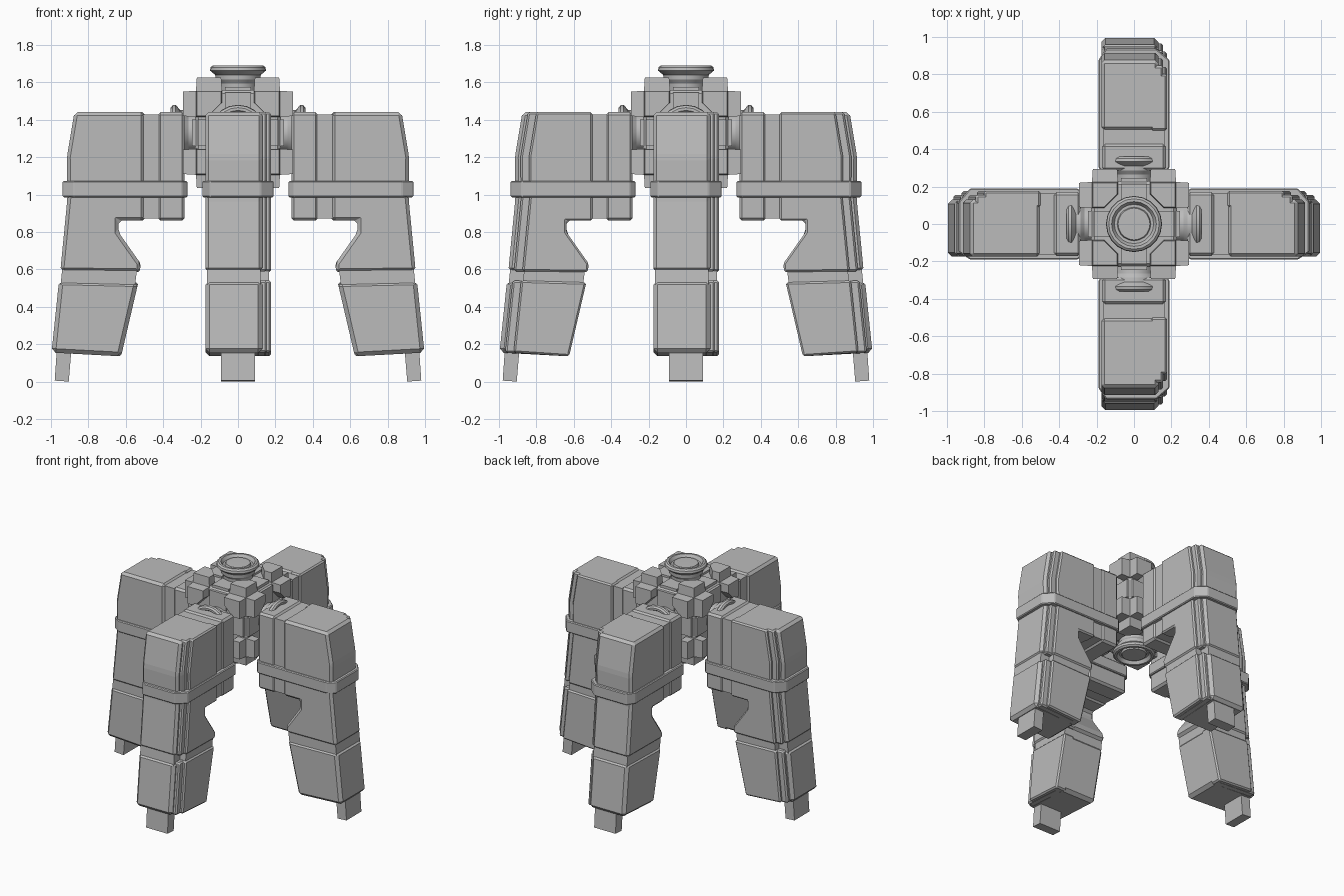
import bpy, bmesh, math
from mathutils import Vector, Matrix

if "Cube" in bpy.data.objects:
    bpy.data.objects.remove(bpy.data.objects["Cube"])

grey = bpy.data.materials.new("plain grey")
grey.diffuse_color = (0.5, 0.5, 0.5, 1)
grey.use_nodes = True
grey.node_tree.nodes["Principled BSDF"].inputs["Base Color"].default_value = grey.diffuse_color


def finish(bm, name, mat=None):
    if mat:
        bmesh.ops.transform(bm, matrix=mat, verts=bm.verts)
    bmesh.ops.recalc_face_normals(bm, faces=bm.faces)
    me = bpy.data.meshes.new(name)
    bm.to_mesh(me)
    bm.free()
    me.materials.append(grey)
    ob = bpy.data.objects.new(name, me)
    bpy.context.collection.objects.link(ob)
    return ob


def prism(name, pts, lo, hi, mat, bevel=0.0, axis="y", taper=1.0):
    """Extrude a 2D outline along y (points are x,z) or along z (points are x,y)."""
    bm = bmesh.new()
    n = len(pts)
    ca, cb = sum(p[0] for p in pts) / n, sum(p[1] for p in pts) / n
    rows = []
    for h, k in ((lo, 1.0), (hi, taper)):
        row = []
        for a, b in pts:
            a, b = ca + (a - ca) * k, cb + (b - cb) * k
            row.append(bm.verts.new((a, h, b) if axis == "y" else (a, b, h)))
        rows.append(row)
    bm.faces.new(rows[0])
    bm.faces.new(rows[1])
    for i in range(n):
        j = (i + 1) % n
        bm.faces.new((rows[0][i], rows[0][j], rows[1][j], rows[1][i]))
    bmesh.ops.recalc_face_normals(bm, faces=bm.faces)
    if bevel:
        bmesh.ops.bevel(bm, geom=bm.edges[:], offset=bevel, segments=1,
                        affect='EDGES', clamp_overlap=True)
    return finish(bm, name, mat)


def rect(x0, x1, z0, z1):
    return [(x0, z0), (x1, z0), (x1, z1), (x0, z1)]


def pull_in(pts, d):
    """Move the outer edge of a leg outline inwards."""
    return [(x - d if x > 0.8 else x, z) for x, z in pts]


THIGH = [(0.50, 1.44), (0.875, 1.44), (0.915, 1.20), (0.912, 0.98), (0.95, 0.59),
         (0.525, 0.585), (0.52, 0.63), (0.64, 0.80), (0.64, 0.86), (0.50, 0.86)]
SHIN = [(0.533, 0.53), (0.957, 0.54), (0.997, 0.155), (0.625, 0.135)]
KNEE = [(0.54, 0.60), (0.94, 0.60), (0.948, 0.52), (0.55, 0.52)]
FOOT = [(0.89, 0.18), (0.968, 0.18), (0.98, 0.005), (0.905, 0.0)]


def leg(side, m):
    # hip block, recessed link, inner socket
    prism(side + "_hip", rect(0.285, 0.43, 0.86, 1.44), -0.17, 0.17, m, 0.015)
    prism(side + "_hip_link", rect(0.41, 0.52, 0.872, 1.428), -0.162, 0.162, m)
    # thigh and shin: full plate, then two stepped layers on the detailed side
    for part, pts, b in (("thigh", THIGH, 0.018), ("shin", SHIN, 0.022)):
        prism(f"{side}_{part}", pts, -0.175, 0.13, m, b)
        prism(f"{side}_{part}_step", pull_in(pts, 0.03), 0.09, 0.155, m, 0.01)
        prism(f"{side}_{part}_side_plate", pull_in(pts, 0.075), 0.09, 0.177, m, 0.01)
    prism(side + "_knee_joint", KNEE, -0.165, 0.12, m)
    prism(side + "_knee_joint_side", pull_in(KNEE, 0.075), 0.1, 0.167, m)
    # band around the leg
    c = 0.06
    band = [(0.27, -0.16), (0.30, -0.19), (0.937 - c, -0.19), (0.937, -0.15),
            (0.937, 0.12), (0.937 - c, 0.19), (0.30, 0.19), (0.27, 0.16)]
    prism(side + "_leg_band", band, 0.985, 1.073, m, 0.006, "z")
    prism(side + "_foot", FOOT, -0.09, 0.09, m)


leg("right", Matrix.Identity(4))
leg("left", Matrix.Diagonal((-1, 1, 1, 1)))
swap = Matrix(((0, 1, 0, 0), (1, 0, 0, 0), (0, 0, 1, 0), (0, 0, 0, 1)))
leg("back", swap)
leg("front", Matrix.Diagonal((1, -1, 1, 1)) @ swap)

# central cube
centre = Matrix.Translation((0, 0, 1.33))
bm = bmesh.new()
bmesh.ops.create_cube(bm, size=0.46)
bmesh.ops.bevel(bm, geom=bm.edges[:], offset=0.02, segments=1, affect='EDGES')
finish(bm, "core_cube", centre)


def joint(name, mat):
    """Turned disc joint standing on one face of the cube."""
    prof = [(0.10, 0.2), (0.105, 0.265), (0.12, 0.285), (0.122, 0.31), (0.15, 0.333),
            (0.147, 0.35), (0.135, 0.36), (0.12, 0.36), (0.105, 0.335), (0.09, 0.335),
            (0.085, 0.35), (0.0, 0.352)]
    bm = bmesh.new()
    vs = [bm.verts.new((r, 0, z)) for r, z in prof]
    es = [bm.edges.new(p) for p in zip(vs, vs[1:])]
    bmesh.ops.spin(bm, geom=vs + es, cent=(0, 0, 0), axis=(0, 0, 1),
                   angle=2 * math.pi, steps=20)
    bmesh.ops.remove_doubles(bm, verts=bm.verts, dist=0.0005)
    ob = finish(bm, name, mat)
    bpy.ops.object.select_all(action='DESELECT')
    ob.select_set(True)
    bpy.context.view_layer.objects.active = ob
    bpy.ops.object.shade_smooth_by_angle(angle=math.radians(30))


# every cube face: disc joint, four corner pads, thin panels beside the joint
PAD = [(0.225, 0.225), (0.085, 0.225), (0.085, 0.16), (0.16, 0.085), (0.225, 0.085)]
DIRS = {"right": (1, 0, 0), "left": (-1, 0, 0), "back": (0, 1, 0),
        "front": (0, -1, 0), "top": (0, 0, 1), "bottom": (0, 0, -1)}
for side, d in DIRS.items():
    m = centre @ Vector(d).to_track_quat('Z', 'Y').to_matrix().to_4x4()
    joint(side + "_disc_joint", m)
    for i in range(4):
        r = m @ Matrix.Rotation(i * math.pi / 2, 4, 'Z')
        prism(f"{side}_corner_pad_{i}", PAD, 0.22, 0.295, r, 0, "z", 0.93)
        prism(f"{side}_edge_panel_{i}", rect(-0.07, 0.07, 0.09, 0.215), 0.22, 0.245, r, 0, "z")
